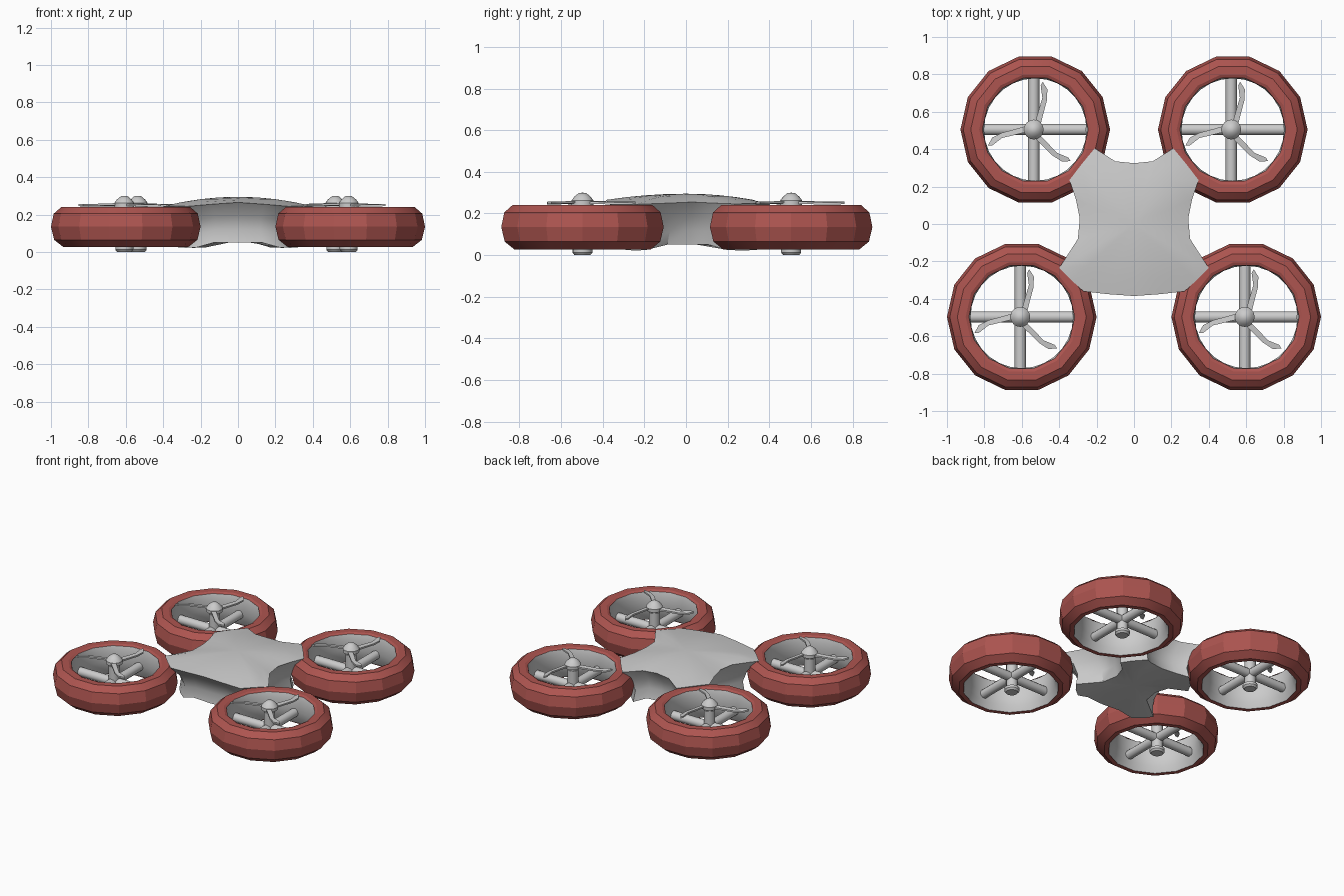
import bpy, bmesh, math
from mathutils import Vector

if "Cube" in bpy.data.objects:
    bpy.data.objects.remove(bpy.data.objects["Cube"])

red = bpy.data.materials.new("red")
red.diffuse_color = (0.42, 0.09, 0.08, 1)
red.use_nodes = True
red.node_tree.nodes["Principled BSDF"].inputs["Base Color"].default_value = red.diffuse_color


def finish(bm, name, angle=35, mat=None):
    bmesh.ops.remove_doubles(bm, verts=bm.verts, dist=1e-5)
    bmesh.ops.recalc_face_normals(bm, faces=bm.faces)
    me = bpy.data.meshes.new(name)
    bm.to_mesh(me)
    bm.free()
    if mat:
        me.materials.append(mat)
    ob = bpy.data.objects.new(name, me)
    bpy.context.collection.objects.link(ob)
    bpy.ops.object.select_all(action='DESELECT')
    ob.select_set(True)
    bpy.context.view_layer.objects.active = ob
    bpy.ops.object.shade_smooth_by_angle(angle=math.radians(angle))
    return ob


def lathe(name, profile, n, mat=None, closed=False, angle=35):
    """Turn a (radius, z) profile around the z axis."""
    bm = bmesh.new()
    rings = [[bm.verts.new((r * math.cos(2 * math.pi * i / n),
                            r * math.sin(2 * math.pi * i / n), z))
              for i in range(n)] for r, z in profile]
    pairs = list(zip(rings, rings[1:]))
    if closed:
        pairs.append((rings[-1], rings[0]))
    for a, b in pairs:
        for i in range(n):
            j = (i + 1) % n
            bm.faces.new((a[i], a[j], b[j], b[i]))
    return finish(bm, name, angle, mat)


def rod(name, p, q, r, n=12):
    p, q = Vector(p), Vector(q)
    ob = lathe(name, [(0, 0), (r, 0), (r, (q - p).length), (0, (q - p).length)], n)
    me = ob.data
    rot = (q - p).to_track_quat('Z', 'Y').to_matrix().to_4x4()
    me.transform(rot)
    ob.location = p
    return ob


def rotor_blades(name):
    outline = [(.005, .03), (.028, .11), (.046, .17), (.037, .235), (.048, .255),
               (.073, .215), (.07, .155), (.05, .08), (.035, .02)]
    bm = bmesh.new()
    for k in range(3):
        c, s = math.cos(k * 2 * math.pi / 3), math.sin(k * 2 * math.pi / 3)
        lo, hi = [], []
        for x, y in outline:
            z = .252 + (.035 - x) * .12
            v = (x * c - y * s, x * s + y * c)
            lo.append(bm.verts.new((*v, z - .005)))
            hi.append(bm.verts.new((*v, z + .006)))
        bm.faces.new(hi)
        bm.faces.new(lo[::-1])
        for i in range(len(lo)):
            j = (i + 1) % len(lo)
            bm.faces.new((lo[i], lo[j], hi[j], hi[i]))
    return finish(bm, name)


# One ducted rotor, built at the origin and moved to each corner
def rotor(tag, cx, cy):
    ring = lathe(tag + "_guard_ring",
                 [(.283, .232), (.30, .24), (.345, .24), (.385, .205), (.40, .135),
                  (.383, .065), (.335, .027), (.305, .027)], 14, red, angle=25)
    duct = lathe(tag + "_inner_duct",
                 [(.283, .232), (.274, .20), (.274, .12), (.285, .07), (.305, .027)], 28)
    hub = [
        lathe(tag + "_motor_post", [(0, 0), (.038, 0), (.048, .012), (.048, .03),
                                    (.036, .035), (.036, .225), (0, .225)], 16),
        lathe(tag + "_spinner", [(0, .22), (.03, .22), (.03, .24), (.053, .24), (.053, .262),
                                 (.04, .28), (.018, .298), (0, .30)], 16),
        rod(tag + "_strut_x", (-.27, 0, .11), (.28, 0, .11), .03),
        rod(tag + "_strut_y", (0, -.275, .11), (0, .275, .11), .03),
        rotor_blades(tag + "_blades")]
    for ob in (ring, duct):
        ob.location += Vector((cx, cy, 0))
    for ob in hub:
        ob.location += Vector((cx - .008, cy, 0))


for side, sx in (("left", -1), ("right", 1)):
    rotor("back_" + side, sx * .528, .505)
    rotor("front_" + side, sx * .60, -.497)

# Central body: right half outline, each entry top edge then bottom edge
half = [((0, .325, .265), (0, .28, .05)),
        ((.10, .335, .26), (.10, .29, .05)),
        ((.21, .405, .246), (.17, .34, .025)),
        ((.28, .32, .248), (.24, .27, .022)),
        ((.345, .235, .246), (.28, .20, .025)),
        ((.31, .13, .25), (.19, .11, .05)),
        ((.29, .03, .255), (.16, .02, .05)),
        ((.30, -.08, .25), (.18, -.09, .05)),
        ((.40, -.235, .244), (.32, -.19, .025)),
        ((.335, -.30, .246), (.28, -.24, .022)),
        ((.27, -.36, .244), (.22, -.29, .025)),
        ((.14, -.375, .255), (.13, -.30, .05)),
        ((0, -.385, .265), (0, -.31, .05))]
loop = half + [tuple((-x, y, z) for x, y, z in p) for p in half[-2:0:-1]]

bm = bmesh.new()
top_c, bot_c = Vector((0, 0, .295)), Vector((0, 0, .05))
rings = []
for t in (.25, .5, .75, 1):                       # domed top
    rings.append([bm.verts.new((x * t, y * t, .295 + (z - .295) * t * t))
                  for (x, y, z), _ in loop])
for t in (.33, .67, 1):                           # concave side walls
    row = []
    for a, b in loop:
        p = Vector(a).lerp(Vector(b), t)
        w = 1 - .12 * math.sin(math.pi * t)
        row.append(bm.verts.new((p.x * w, p.y * w, p.z)))
    rings.append(row)
rings.append([bm.verts.new((x * .5, y * .5, .05)) for _, (x, y, z) in loop])
n = len(loop)
for a, b in zip(rings, rings[1:]):
    for i in range(n):
        j = (i + 1) % n
        bm.faces.new((a[i], a[j], b[j], b[i]))
for row, c in ((rings[0], top_c), (rings[-1], bot_c)):
    v = bm.verts.new(c)
    for i in range(n):
        bm.faces.new((row[i], row[(i + 1) % n], v))
finish(bm, "central_body", 40)
